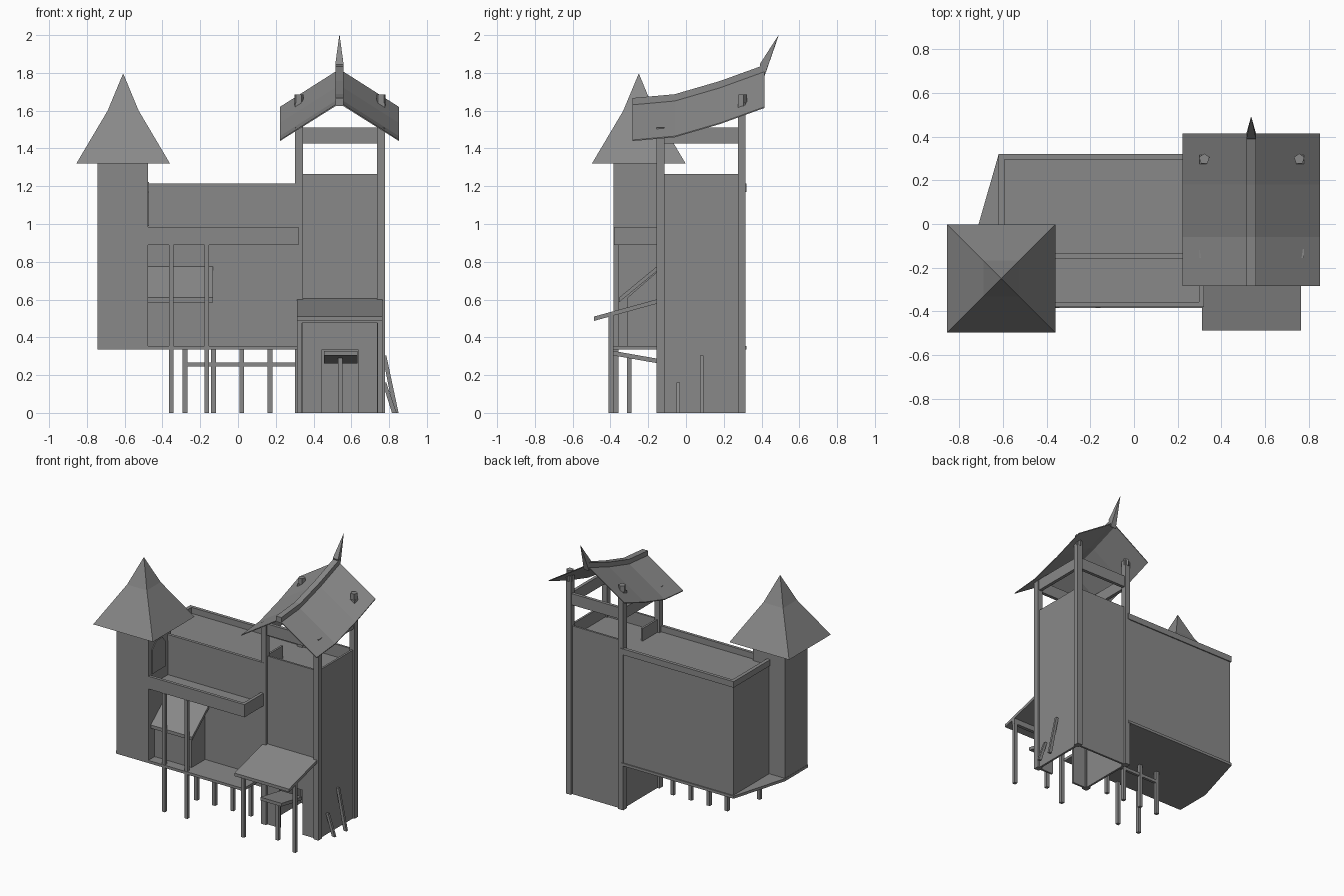
import bpy, bmesh, math
from mathutils import Vector

default_cube = bpy.data.objects.get("Cube")
if default_cube:
    bpy.data.objects.remove(default_cube, do_unlink=True)

GREY = (0.25, 0.25, 0.25, 1.0)
stone = bpy.data.materials.new("plain_grey")
stone.use_nodes = True
stone.diffuse_color = GREY
stone.node_tree.nodes["Principled BSDF"].inputs["Base Color"].default_value = GREY


def finish(name, bm):
    """Turn a bmesh into a named, flat shaded grey object."""
    bmesh.ops.recalc_face_normals(bm, faces=bm.faces[:])
    mesh = bpy.data.meshes.new(name)
    bm.to_mesh(mesh)
    bm.free()
    mesh.materials.append(stone)
    obj = bpy.data.objects.new(name, mesh)
    bpy.context.scene.collection.objects.link(obj)
    return obj


def prism(name, outline, offset):
    """Extrude a flat outline of 3D points along an offset."""
    bm = bmesh.new()
    face = bm.faces.new([bm.verts.new(p) for p in outline])
    result = bmesh.ops.extrude_face_region(bm, geom=[face], use_keep_orig=True)
    moved = [v for v in result["geom"] if isinstance(v, bmesh.types.BMVert)]
    bmesh.ops.translate(bm, verts=moved, vec=Vector(offset))
    return finish(name, bm)


def box(name, x, y, z):
    """Box between pairs of limits along each axis."""
    base = [(x[0], y[0], z[0]), (x[1], y[0], z[0]), (x[1], y[1], z[0]), (x[0], y[1], z[0])]
    return prism(name, base, (0, 0, z[1] - z[0]))


def post(name, x, y, bottom, top, width=.025):
    h = width / 2
    return box(name, (x - h, x + h), (y - h, y + h), (bottom, top))


def slope_plate(name, x, front, back, thick):
    """Plate that slopes between a front and a back (y, z) point."""
    (ya, za), (yb, zb) = front, back
    outline = [(x[0], ya, za), (x[0], yb, zb), (x[0], yb, zb - thick), (x[0], ya, za - thick)]
    return prism(name, outline, (x[1] - x[0], 0, 0))


def loft(name, rings):
    """Skin closed rings of points and cap both ends."""
    bm = bmesh.new()
    loops = [[bm.verts.new(p) for p in ring] for ring in rings]
    n = len(loops[0])
    for a, b in zip(loops, loops[1:]):
        for i in range(n):
            j = (i + 1) % n
            bm.faces.new((a[i], a[j], b[j], b[i]))
    bm.faces.new(loops[0])
    bm.faces.new(loops[-1])
    return finish(name, bm)


def square(cx, cy, z, h):
    return [(cx - h, cy - h, z), (cx + h, cy - h, z), (cx + h, cy + h, z), (cx - h, cy + h, z)]


# Raised floor and main hall
FLOOR, DECK = .335, .355
HALL_TOP, RIM_TOP = 1.17, 1.215
floor_outline = [(-.62, .32), (-.745, -.115), (-.745, -.385), (.315, -.385), (.315, .32)]
prism("floor_slab", [(x, y, FLOOR) for x, y in floor_outline], (0, 0, DECK - FLOOR))
box("main_hall", (-.612, .32), (-.15, .312), (DECK, HALL_TOP))
box("back_parapet", (-.62, .32), (.295, .32), (HALL_TOP, RIM_TOP))
box("front_parapet", (-.62, .32), (-.157, -.135), (HALL_TOP, RIM_TOP))
box("side_parapet", (-.62, -.593), (-.15, .31), (HALL_TOP, RIM_TOP))

# Corner turret with bent pyramid roof and arched door
TX, TY = -.608, -.25
box("turret", (-.743, -.477), (-.385, -.115), (FLOOR, 1.33))
loft("turret_roof", [square(TX, TY, 1.32, .248), square(TX, TY, 1.6, .082), square(TX, TY, 1.795, .001)])
door = [(-.345, .99), (-.18, .99), (-.18, 1.17), (-.225, 1.222), (-.295, 1.222), (-.345, 1.17)]
prism("turret_door", [(-.477, y, z) for y, z in door], (.006, 0, 0))

# Balcony tray
LOW, HIGH = .89, .985
box("balcony_floor", (-.48, .315), (-.38, -.15), (LOW, LOW + .02))
box("balcony_front_rail", (-.48, .32), (-.38, -.357), (LOW, HIGH))
box("balcony_side_rail", (.297, .32), (-.37, -.15), (LOW, HIGH))
for side, x in (("left", -.165), ("right", -.353)):
    post("balcony_post_" + side, x, -.37, 0, LOW)

# Lean-to on the deck
lean = [(-.31, DECK), (-.31, .61), (-.155, .745), (-.155, DECK)]
prism("lean_to_walls", [(-.478, y, z) for y, z in lean], (.31, 0, 0))
slope_plate("lean_to_roof", (-.478, -.133), (-.355, .61), (-.155, .775), .025)

# Stilts and tie beam below the hall
for i in range(4):
    post("stilt_%d" % i, -.28 + .15 * i, -.09, 0, FLOOR)
box("stilt_beam", (-.28, .32), (-.1, -.08), (.245, .268))

# Watchtower shell: open below, with a doorway in front
WX, WY = (.318, .765), (-.14, .3)
BODY = 1.265
T = .015
box("tower_back_wall", WX, (WY[1] - T, WY[1]), (0, BODY))
box("tower_left_wall", (WX[1] - T, WX[1]), WY, (0, BODY))
box("tower_right_wall", (WX[0], WX[0] + T), WY, (0, HALL_TOP))
box("tower_right_parapet", (WX[0], WX[0] + T), (WY[0], .06), (HALL_TOP, BODY))
box("tower_front_wall", WX, (WY[0], WY[0] + T), (FLOOR, BODY))
box("door_jamb_right", (WX[0], .445), (WY[0], WY[0] + T), (0, FLOOR))
box("door_jamb_left", (.635, WX[1]), (WY[0], WY[0] + T), (0, FLOOR))
box("tower_deck", WX, WY, (HALL_TOP - .02, HALL_TOP))

# Watchtower corner posts and upper tie beams
for side, x in (("right", .322), ("left", .757)):
    post("tower_front_post_" + side, x, -.135, 0, 1.51, .042)
    post("tower_back_post_" + side, x, .295, 0, 1.64, .042)
    box("upper_beam_" + side, (x - .012, x + .012), (-.135, .295), (1.425, 1.51))
    # Five-sided post cap that pokes through the roof
    ring = [(x + .025 * math.sin(a * math.tau / 5), .298 + .025 * math.cos(a * math.tau / 5), 1.6)
            for a in range(5)]
    prism("post_cap_" + side, ring, (0, 0, .085))
for end, y in (("front", -.135), ("back", .295)):
    box("upper_beam_" + end, (.33, .75), (y - .012, y + .012), (1.425, 1.51))

# Swept gable roof: ridge height follows a rising curve
RX, HALF, DROP = .537, .315, .2
sweep = [(-.283, 1.645), (-.06, 1.665), (.18, 1.735), (.415, 1.82)]
gable = []
for y, z in sweep:
    e = z - DROP
    gable.append([(RX - HALF, y, e), (RX, y, z), (RX + HALF, y, e),
                  (RX + HALF, y, e - .006), (RX, y, z - .008), (RX - HALF, y, e - .006)])
loft("tower_roof", gable)
caps = [[(RX - .022, y, z - .02), (RX + .022, y, z - .02), (RX + .022, y, z + .022), (RX - .022, y, z + .022)]
        for y, z in sweep]
loft("ridge_cap", caps)
spike_base = [(RX - .022, .415, 1.78), (RX + .022, .415, 1.78), (RX + .022, .39, 1.845), (RX - .022, .39, 1.845)]
loft("ridge_spike", [spike_base, square(RX, .49, 1.999, .001)])

# Porch roof on two posts
slope_plate("porch_roof", (.312, .765), (-.487, .51), (-.14, .605), .023)
box("porch_lintel", (.312, .765), (-.41, -.385), (.475, .515))
for side, x in (("right", .325), ("left", .752)):
    post("porch_post_" + side, x, -.397, 0, .51)

# Small door canopy tilting back toward the tower
slope_plate("door_canopy", (.455, .632), (-.385, .328), (-.14, .285), .024)
post("canopy_post", .542, -.3, 0, .3)

# Two leaning struts against the outer wall
for name, y, top, foot in (("short_strut", -.04, .16, .83), ("long_strut", .083, .305, .84)):
    outline = [(foot - .015, y - .009, 0), (foot + .01, y - .009, 0),
               (.785, y - .009, top), (.765, y - .009, top)]
    prism(name, outline, (0, .018, 0))
